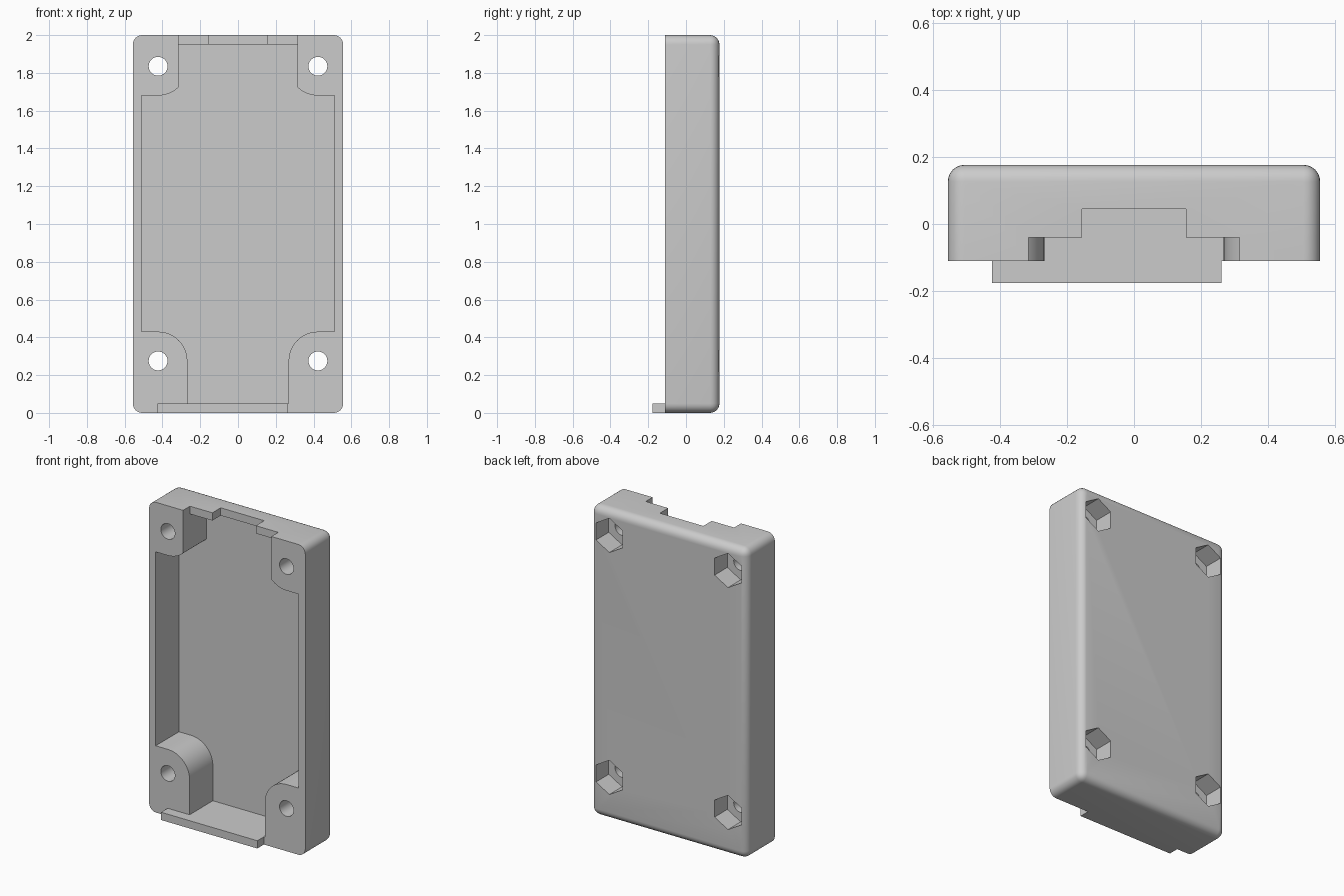
import bpy, bmesh, math

if "Cube" in bpy.data.objects:
    bpy.data.objects.remove(bpy.data.objects["Cube"])

FRONT, BACK, HALF_W, WALL = -0.11, 0.177, 0.557, 0.05
HOLES = [(sx * 0.423, z) for sx in (-1, 1) for z in (0.275, 1.835)]


def make_object(name, bm):
    bmesh.ops.recalc_face_normals(bm, faces=bm.faces)
    mesh = bpy.data.meshes.new(name)
    bm.to_mesh(mesh)
    bm.free()
    obj = bpy.data.objects.new(name, mesh)
    bpy.context.collection.objects.link(obj)
    return obj


def prism(name, points, y0, y1):
    """Extrude an (x, z) outline along y."""
    bm = bmesh.new()
    face = bm.faces.new([bm.verts.new((x, y0, z)) for x, z in points])
    new = bmesh.ops.extrude_face_region(bm, geom=[face])["geom"]
    verts = [v for v in new if isinstance(v, bmesh.types.BMVert)]
    bmesh.ops.translate(bm, verts=verts, vec=(0, y1 - y0, 0))
    return make_object(name, bm)


def rect(x0, x1, z0, z1):
    return [(x0, z0), (x1, z0), (x1, z1), (x0, z1)]


def arc(cx, cz, r, a0, a1, n):
    return [(cx + r * math.cos(a0 + (a1 - a0) * i / n),
             cz + r * math.sin(a0 + (a1 - a0) * i / n)) for i in range(n + 1)]


def cut(target, cutter):
    cutter.hide_render = True
    mod = target.modifiers.new("cut", "BOOLEAN")
    mod.operation, mod.solver, mod.object = "DIFFERENCE", "EXACT", cutter
    bpy.context.view_layer.objects.active = target
    bpy.ops.object.modifier_apply(modifier=mod.name)
    bpy.data.objects.remove(cutter)


# Case block, rounded everywhere except around the front rim
case = prism("case_half", rect(-HALF_W, HALF_W, 0, 2), FRONT, BACK)
bm = bmesh.new()
bm.from_mesh(case.data)
edges = [e for e in bm.edges if max(v.co.y for v in e.verts) > 0]
bmesh.ops.bevel(bm, geom=edges, offset=0.05, segments=6, profile=0.5, affect="EDGES")
bm.to_mesh(case.data)
bm.free()

# Cavity outline: right half, leaving rounded screw bosses, then mirrored
boss_r = 0.155
a_top = -math.acos(-0.108 / boss_r)
right = [(0.423 - boss_r, WALL)]
right += arc(0.423, 0.275, boss_r, math.pi, math.pi / 2, 12)
right += [(0.51, 0.43), (0.51, 1.68)]
right += arc(0.423, 1.835, boss_r, -math.pi / 2, a_top, 8)
right += [(0.315, 2 - WALL)]
outline = right + [(-x, z) for x, z in reversed(right)]
cut(case, prism("cavity_cutter", outline, FRONT - 0.1, BACK - WALL))

# Stepped connector opening in the top wall
opening = prism("opening_cutter", rect(-0.315, 0.315, 1.95, 2.1), FRONT - 0.1, -0.04)
cut(case, opening)
cut(case, prism("slot_cutter", rect(-0.155, 0.155, 1.92, 2.1), FRONT - 0.1, 0.045))

# Screw holes with hexagonal nut pockets on the back
for x, z in HOLES:
    cut(case, prism("hole_cutter", arc(x, z, 0.05, 0, 2 * math.pi, 32)[:-1], -0.3, 0.3))
    hexagon = arc(x, z, 0.11, math.pi / 2, math.pi * 2.5, 6)[:-1]
    cut(case, prism("nut_cutter", hexagon, 0.047, 0.3))

# Lip projecting forward from the bottom wall
lip = prism("front_lip", rect(-0.425, 0.262, 0, WALL), -0.177, FRONT)

for obj in (case, lip):
    bpy.ops.object.select_all(action="DESELECT")
    obj.select_set(True)
    bpy.context.view_layer.objects.active = obj
    bpy.ops.object.shade_smooth_by_angle(angle=math.radians(30))
